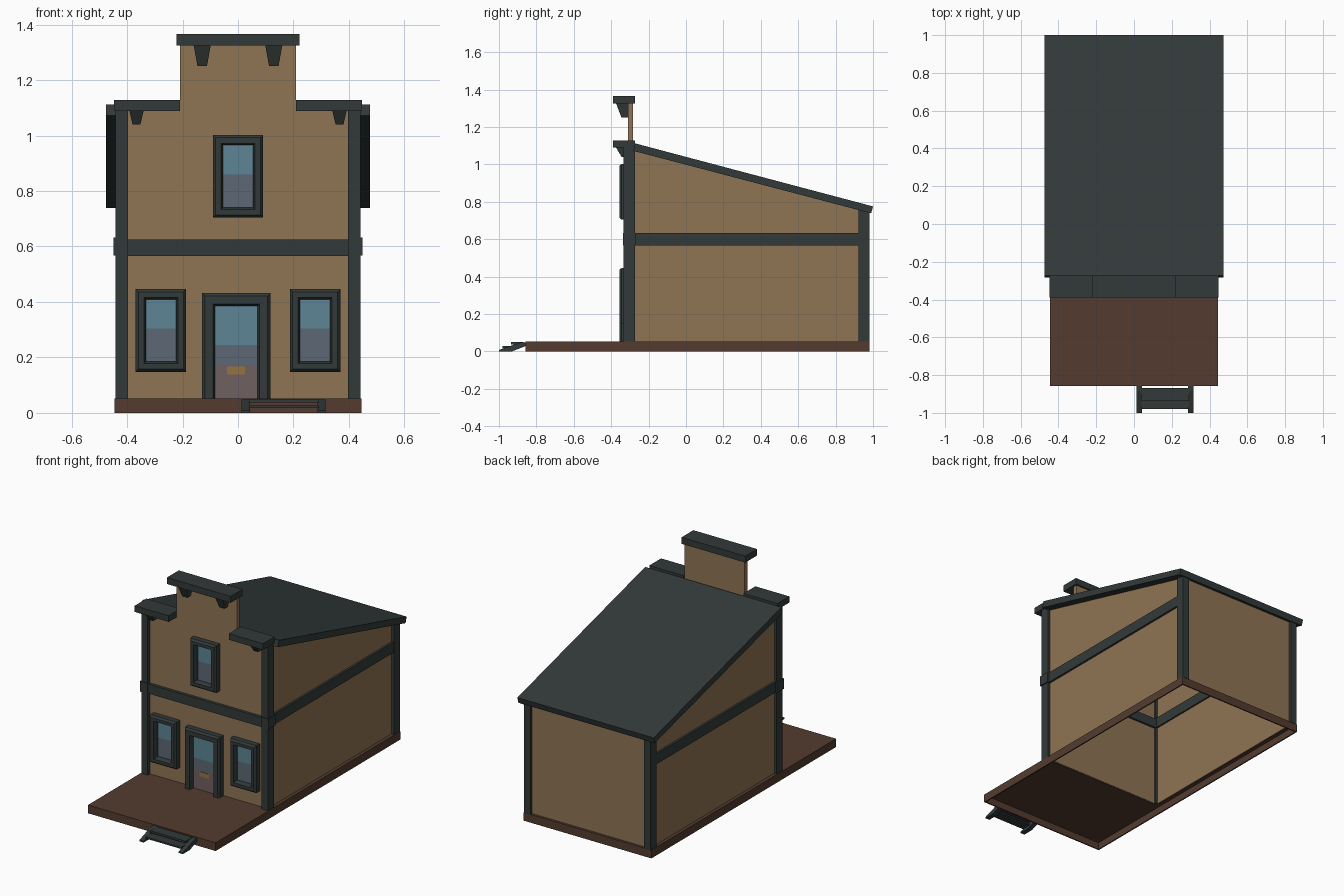
import bpy, bmesh

if "Cube" in bpy.data.objects:
    bpy.data.objects.remove(bpy.data.objects["Cube"])


def material(name, r, g, b):
    m = bpy.data.materials.new(name)
    m.diffuse_color = (r, g, b, 1)
    m.use_nodes = True
    m.node_tree.nodes["Principled BSDF"].inputs["Base Color"].default_value = m.diffuse_color
    return m


TRIM = material("dark green trim", 0.032, 0.042, 0.041)
TAN = material("tan boards", 0.275, 0.176, 0.088)
BROWN = material("brown deck", 0.087, 0.044, 0.029)
BLUE = material("blue glass", 0.11, 0.235, 0.305)
GREY = material("grey glass", 0.107, 0.136, 0.178)
MAUVE = material("door panel", 0.162, 0.117, 0.119)
GOLD = material("ochre plate", 0.30, 0.17, 0.05)


def finish(name, bm, mat):
    bmesh.ops.recalc_face_normals(bm, faces=bm.faces)
    me = bpy.data.meshes.new(name)
    bm.to_mesh(me)
    bm.free()
    me.materials.append(mat)
    ob = bpy.data.objects.new(name, me)
    bpy.context.collection.objects.link(ob)
    return ob


def loft(name, rings, mat, closed=False, cyclic=True):
    """Skin equal-length rings; closed joins last ring to first, else caps the ends."""
    bm = bmesh.new()
    vs = [[bm.verts.new(p) for p in r] for r in rings]
    n = len(vs[0])
    for i in range(len(vs) if closed else len(vs) - 1):
        a, b = vs[i], vs[(i + 1) % len(vs)]
        for k in range(n if cyclic else n - 1):
            j = (k + 1) % n
            bm.faces.new((a[k], a[j], b[j], b[k]))
    if not closed:
        bm.faces.new(vs[0])
        bm.faces.new(vs[-1])
    elif not cyclic:
        bm.faces.new([r[0] for r in vs])
        bm.faces.new([r[-1] for r in vs])
    return finish(name, bm, mat)


def side_prism(name, x0, x1, yz, mat):
    return loft(name, [[(x, y, z) for y, z in yz] for x in (x0, x1)], mat)


def front_prism(name, y0, y1, xz, mat):
    return loft(name, [[(x, y, z) for x, z in xz] for y in (y0, y1)], mat)


def box(name, x0, x1, y0, y1, z0, z1, mat):
    return side_prism(name, x0, x1, [(y0, z0), (y1, z0), (y1, z1), (y0, z1)], mat)


def frame(name, cx, hw, z0, z1, border, door=False):
    """Chamfered surround; a door surround has no sill."""
    def ring(inset, y):
        b = z0 if door else z0 + inset
        return [(cx - hw + inset, y, b), (cx - hw + inset, y, z1 - inset),
                (cx + hw - inset, y, z1 - inset), (cx + hw - inset, y, b)]
    rings = [ring(0, -0.309), ring(0, -0.344), ring(0.01, -0.356),
             ring(border - 0.007, -0.356), ring(border, -0.335), ring(border, -0.309)]
    loft(name, rings, TRIM, closed=True, cyclic=not door)


def roof_under(y):
    return 1.07 - 0.262 * (y + 0.275)


# Hollow base: porch deck, skirts and narrow rims
box("porch_deck", -0.445, 0.445, -0.858, -0.285, 0.044, 0.052, BROWN)
box("base_front", -0.445, 0.445, -0.858, -0.85, 0, 0.05, BROWN)
box("base_back", -0.445, 0.445, 0.972, 0.98, 0, 0.05, BROWN)
box("base_rim_back", -0.445, 0.445, 0.94, 0.98, 0.044, 0.052, BROWN)
for s, side in ((-1, "left"), (1, "right")):
    box("base_" + side, s * 0.437, s * 0.445, -0.858, 0.98, 0, 0.05, BROWN)
    box("base_rim_" + side, s * 0.41, s * 0.445, -0.285, 0.98, 0.044, 0.052, BROWN)

# Front wall with raised parapet
right = [(0.42, 0.05), (0.42, 1.09), (0.21, 1.09), (0.21, 1.33)]
front_prism("front_wall", -0.31, -0.283, right + [(-x, z) for x, z in reversed(right)], TAN)

# Side walls, posts and belt beams
for s, side in ((-1, "left"), (1, "right")):
    side_prism("side_wall_" + side, s * 0.41, s * 0.424,
               [(-0.29, 0.05), (0.96, 0.05), (0.96, roof_under(0.96) + 0.01),
                (-0.29, roof_under(-0.29) + 0.01)], TAN)
    box("front_post_" + side, s * 0.396, s * 0.441, -0.333, -0.273, 0.05, 1.09, TRIM)
    box("back_post_" + side, s * 0.396, s * 0.441, 0.922, 0.982, 0.05, 0.758, TRIM)
    box("side_beam_" + side, s * 0.40, s * 0.437, -0.28, 0.93, 0.567, 0.633, TRIM)
    box("beam_end_" + side, s * 0.396, s * 0.448, -0.337, -0.268, 0.567, 0.632, TRIM)
box("front_beam", -0.40, 0.40, -0.328, -0.27, 0.565, 0.625, TRIM)
box("back_wall", -0.42, 0.42, 0.95, 0.965, 0.05, 0.755, TAN)

# Sloping roof
side_prism("roof", -0.475, 0.475, [(-0.282, 1.072), (-0.272, 1.112),
                                   (1.0, 0.775), (0.99, 0.738)], TRIM)

# Parapet caps and tapered brackets
box("top_cap", -0.222, 0.222, -0.39, -0.273, 1.325, 1.366, TRIM)


def bracket(name, cx, w, z0, z1):
    loft(name, [[(cx - h, f, z), (cx + h, f, z), (cx + h, -0.305, z), (cx - h, -0.305, z)]
                for z, h, f in ((z0, w * 0.55, -0.345), (z1, w, -0.374))], TRIM)


for s, side in ((-1, "left"), (1, "right")):
    box("side_cap_" + side, s * 0.21, s * 0.447, -0.39, -0.273, 1.089, 1.128, TRIM)
    bracket("top_bracket_" + side, s * 0.129, 0.031, 1.25, 1.326)
    bracket("side_bracket_" + side, s * 0.366, 0.026, 1.04, 1.09)

# Windows: frame plus two-tone glass plates
for name, cx, z0 in (("upper", 0, 0.704), ("left", -0.278, 0.148), ("right", 0.278, 0.148)):
    frame(name + "_window_frame", cx, 0.091, z0, z0 + 0.298, 0.037)
    mid = z0 + 0.156
    box(name + "_window_glass_low", cx - 0.056, cx + 0.056, -0.323, -0.314, z0 + 0.03, mid, GREY)
    box(name + "_window_glass_high", cx - 0.056, cx + 0.056, -0.323, -0.314, mid, z0 + 0.27, BLUE)

# Door: frame, lower panel, glass bands and ochre plate
frame("door_frame", -0.006, 0.123, 0.052, 0.432, 0.046, door=True)
for name, z0, z1, mat in (("door_panel", 0.052, 0.17, MAUVE), ("door_glass_low", 0.17, 0.245, GREY),
                          ("door_glass_high", 0.245, 0.39, BLUE)):
    box(name, -0.085, 0.073, -0.323, -0.314, z0, z1, mat)
box("door_plate", -0.04, 0.025, -0.326, -0.32, 0.138, 0.168, GOLD)

# Porch steps: sloped stringers and two treads
for x in (0.013, 0.286):
    side_prism("step_stringer", x, x + 0.03, [(-1.0, 0), (-0.93, 0), (-0.858, 0.028), (-0.858, 0.048),
                                              (-0.885, 0.048), (-1.0, 0.008)], TRIM)
box("lower_tread", 0.04, 0.29, -0.98, -0.915, 0.018, 0.028, TRIM)
box("upper_tread", 0.04, 0.29, -0.935, -0.868, 0.037, 0.05, TRIM)
